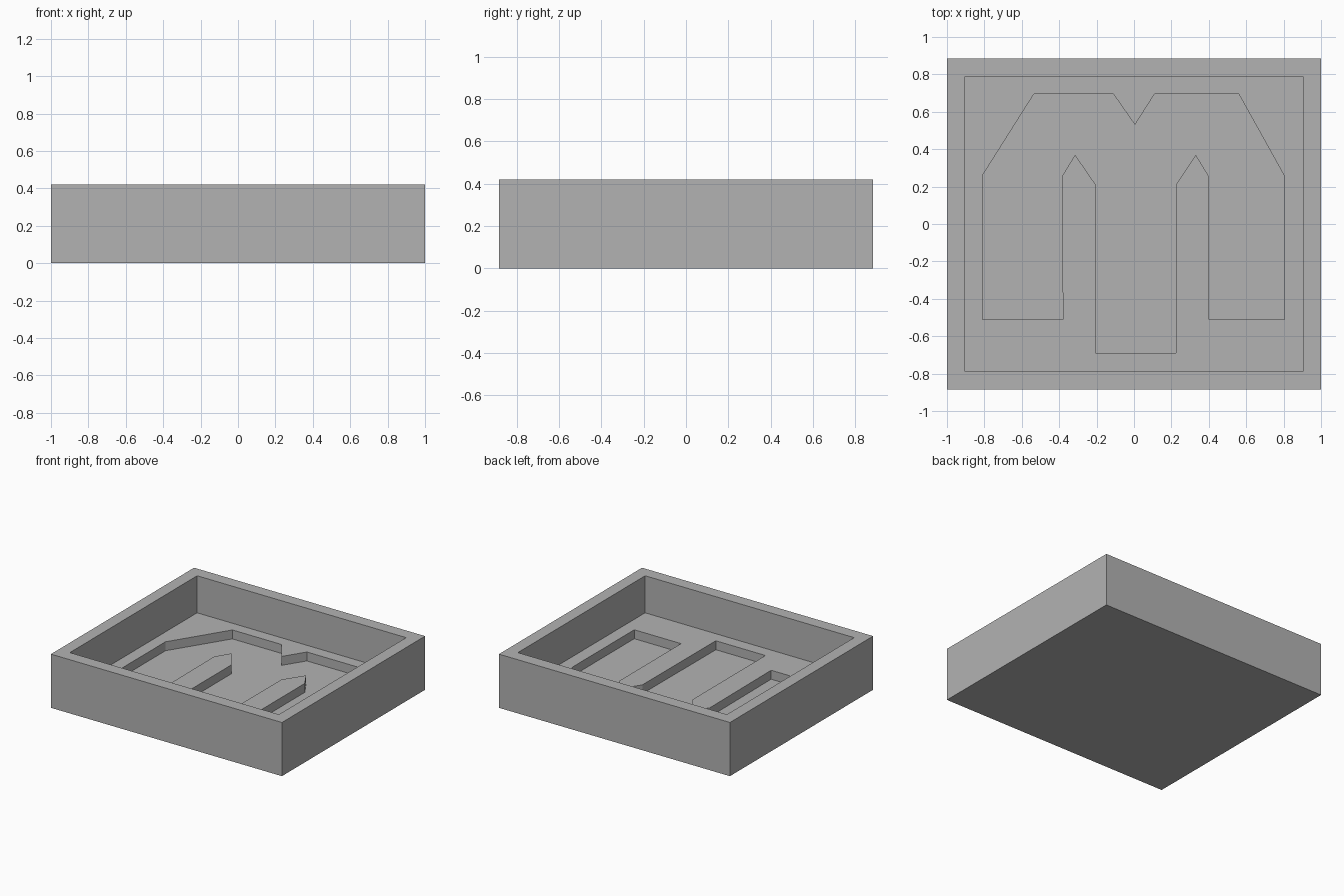
import bpy
import bmesh

cube = bpy.data.objects.get("Cube")
if cube:
    bpy.data.objects.remove(cube, do_unlink=True)

grey = bpy.data.materials.new("plain grey")
grey.use_nodes = True
colour = (0.45, 0.45, 0.45, 1)
grey.diffuse_color = colour
grey.node_tree.nodes["Principled BSDF"].inputs["Base Color"].default_value = colour


def prism(name, outline, bottom, top):
    """Extrude a flat outline from bottom to top."""
    bm = bmesh.new()
    face = bm.faces.new([bm.verts.new((x, y, bottom)) for x, y in outline])
    raised = bmesh.ops.extrude_face_region(bm, geom=[face])["geom"]
    for v in raised:
        if isinstance(v, bmesh.types.BMVert):
            v.co.z = top
    bmesh.ops.recalc_face_normals(bm, faces=bm.faces)
    mesh = bpy.data.meshes.new(name)
    bm.to_mesh(mesh)
    bm.free()
    mesh.materials.append(grey)
    obj = bpy.data.objects.new(name, mesh)
    bpy.context.collection.objects.link(obj)
    return obj


def rectangle(x, y):
    return [(-x, -y), (x, -y), (x, y), (-x, y)]


def cut(target, cutter):
    """Subtract the cutter, then discard it."""
    cutter.hide_render = True
    mod = target.modifiers.new(cutter.name, "BOOLEAN")
    mod.operation = "DIFFERENCE"
    mod.solver = "EXACT"
    mod.object = cutter
    bpy.context.view_layer.objects.active = target
    bpy.ops.object.modifier_apply(modifier=mod.name)
    bpy.data.objects.remove(cutter, do_unlink=True)


height, floor, recess_floor = 0.42, 0.13, 0.06

# Tray block and its open inside
tray = prism("tray", rectangle(1, 0.885), 0, height)
cut(tray, prism("tray_inside", rectangle(0.905, 0.787), floor, height + 0.1))

# Arched three-legged recess in the tray floor
recess_outline = [
    # left arch, over the top to the notch
    (-0.81, -0.51), (-0.81, 0.26), (-0.535, 0.695), (-0.11, 0.695), (0.005, 0.53),
    # right arch and outer leg
    (0.11, 0.695), (0.56, 0.695), (0.805, 0.255), (0.805, -0.51), (0.4, -0.51),
    # right pointed island and middle leg
    (0.4, 0.255), (0.33, 0.37), (0.228, 0.215), (0.225, -0.69), (-0.205, -0.69),
    # left pointed island and inner side of the left leg
    (-0.205, 0.21), (-0.315, 0.37), (-0.385, 0.255), (-0.38, -0.51),
]
cut(tray, prism("recess", recess_outline, recess_floor, floor + 0.1))
